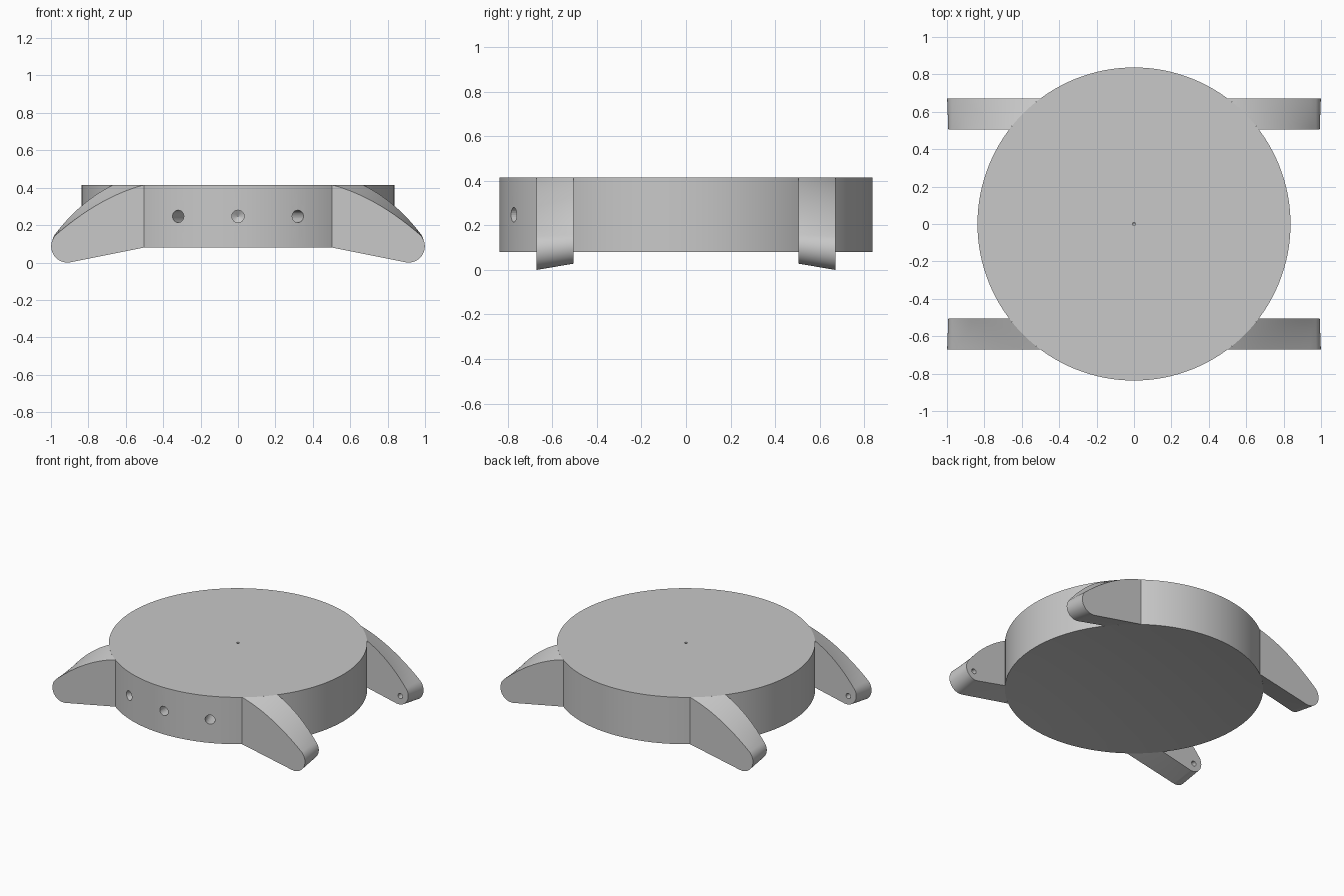
import bpy, bmesh, math
from mathutils import Vector, Matrix

cube = bpy.data.objects.get("Cube")
if cube:
    bpy.data.objects.remove(cube, do_unlink=True)

grey = bpy.data.materials.new("steel_grey")
grey.use_nodes = True
colour = (0.58, 0.58, 0.58, 1)
grey.diffuse_color = colour
grey.node_tree.nodes["Principled BSDF"].inputs["Base Color"].default_value = colour

RADIUS, BASE, TOP = 0.837, 0.08, 0.415
HOLLOW = 0.05
LUG_OUT, LUG_IN = 0.67, 0.505
SLICES = 8


def add_object(name, bm):
    bmesh.ops.recalc_face_normals(bm, faces=bm.faces)
    mesh = bpy.data.meshes.new(name)
    bm.to_mesh(mesh)
    bm.free()
    mesh.materials.append(grey)
    obj = bpy.data.objects.new(name, mesh)
    bpy.context.collection.objects.link(obj)
    return obj


def smooth(obj, angle):
    bpy.ops.object.select_all(action='DESELECT')
    obj.select_set(True)
    bpy.context.view_layer.objects.active = obj
    bpy.ops.object.shade_smooth_by_angle(angle=math.radians(angle))


def turned(rings, n):
    """Closed solid of revolution from (radius, z) points; the first ring is capped."""
    bm = bmesh.new()
    loops = [[bm.verts.new((r * math.cos(math.tau * i / n),
                            r * math.sin(math.tau * i / n), z))
              for i in range(n)] for r, z in rings[:-1]]
    tip = bm.verts.new((0, 0, rings[-1][1]))
    bm.faces.new(loops[0])
    for i in range(n):
        j = (i + 1) % n
        for a, b in zip(loops, loops[1:]):
            bm.faces.new((a[i], a[j], b[j], b[i]))
        bm.faces.new((loops[-1][i], loops[-1][j], tip))
    return bm


def drill(target, name, entry, direction, radius, depth):
    """Sink a blind hole with a conical bottom, as left by a drill."""
    bm = turned([(radius, -0.05), (radius, depth), (0, depth + radius * 0.6)], 24)
    turn = Vector(direction).to_track_quat('Z', 'Y').to_matrix().to_4x4()
    bmesh.ops.transform(bm, matrix=Matrix.Translation(entry) @ turn, verts=bm.verts)
    cutter = add_object(name, bm)
    cutter.hide_render = True
    cutter.hide_set(True)
    cut = target.modifiers.new(name, 'BOOLEAN')
    cut.operation, cut.solver, cut.object = 'DIFFERENCE', 'EXACT', cutter


# Round case body with a shallow hollow back
back = [(RADIUS * k / 8, BASE + HOLLOW * (1 - (k / 8) ** 2)) for k in range(8, -1, -1)]
case = add_object("case_body", turned([(RADIUS, TOP)] + back, 128))
smooth(case, 30)

# Three radial holes in the front wall, and a pinhole in the top
for i, deg in enumerate((-22.5, 0, 22.5)):
    a = math.radians(deg)
    out = Vector((math.sin(a), -math.cos(a), 0))
    drill(case, f"side_hole_cutter_{i}", out * RADIUS + Vector((0, 0, 0.247)), -out, 0.033, 0.2)
drill(case, "pinhole_cutter", Vector((0, 0, TOP)), (0, 0, -1), 0.009, 0.1)


def lug_profile(t):
    """Slice from outer (t=0) to inner (t=1) side: curved top, round tip, straight underside."""
    y = LUG_OUT + (LUG_IN - LUG_OUT) * t
    start = Vector((math.sqrt(RADIUS ** 2 - y ** 2), TOP))
    control = Vector((0.735, 0.354)).lerp(Vector((0.84, 0.33)), t)
    centre = Vector((0.912, 0.087)).lerp(Vector((0.915, 0.106)), t)
    r = 0.087 - 0.009 * t
    arc = [centre + r * Vector((math.cos(a), math.sin(a)))
           for a in (math.radians(45 - 145 * i / 16) for i in range(17))]
    curve = []
    for i in range(14):
        s = i / 14
        curve.append(start * (1 - s) ** 2 + control * 2 * s * (1 - s) + arc[0] * s * s)
    points = curve + arc + [Vector((start.x, BASE))]
    return [(p.x, -y, p.y) for p in points]


# Four lugs, lofted along the case wall and mirrored to every corner
bm = bmesh.new()
rings = [[bm.verts.new(p) for p in lug_profile(k / SLICES)] for k in range(SLICES + 1)]
bm.faces.new(rings[0])
bm.faces.new(rings[-1])
for a, b in zip(rings, rings[1:]):
    for i in range(len(a)):
        j = (i + 1) % len(a)
        bm.faces.new((a[i], a[j], b[j], b[i]))
lugs = add_object("lugs", bm)
smooth(lugs, 30)
drill(lugs, "bar_hole_cutter", Vector((0.93, -LUG_IN, 0.09)), (0, -1, 0), 0.018, 0.08)
mirror = lugs.modifiers.new("four_corners", 'MIRROR')
mirror.use_axis = (True, True, False)
mirror.use_mirror_merge = False
